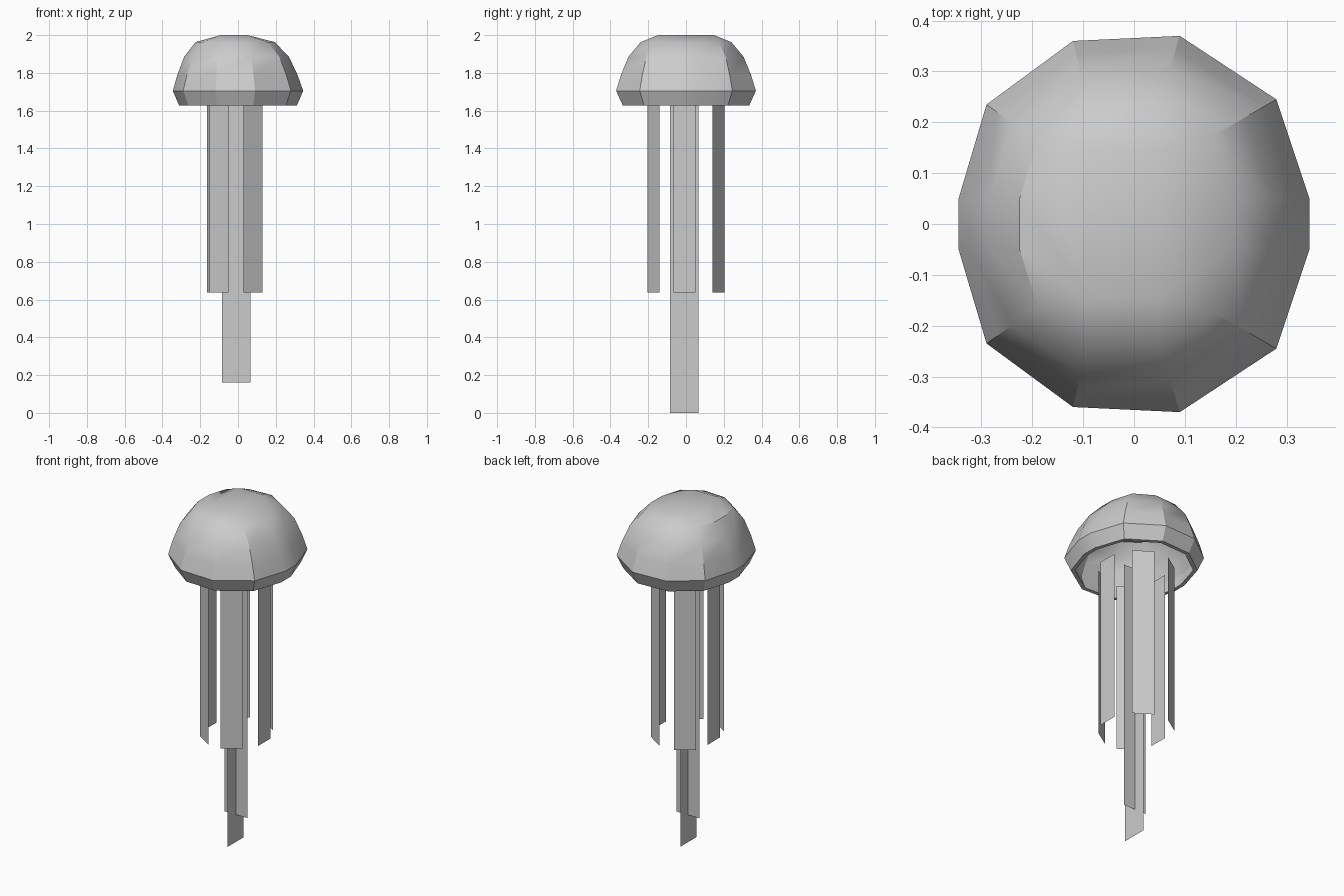
import bpy, bmesh, math

if "Cube" in bpy.data.objects:
    bpy.data.objects.remove(bpy.data.objects["Cube"])

def both(half):
    # mirror half an outline across y = 0
    return half + [(x, -y) for x, y in reversed(half)]

def new_object(name, bm):
    me = bpy.data.meshes.new(name)
    bm.to_mesh(me)
    bm.free()
    ob = bpy.data.objects.new(name, me)
    bpy.context.collection.objects.link(ob)
    return ob

# Bell: widest outline and crown outline, twelve sides
wide = both([(.345, .05), (.28, .245), (.09, .37), (-.12, .36), (-.29, .235), (-.345, .05)])
crown = both([(.195, .05), (.158, .175), (.05, .24), (-.09, .232), (-.19, .163), (-.225, .05)])
N = len(wide)

bm = bmesh.new()

def ring(t, z, scale=1.0):
    return [bm.verts.new(((a[0] + (b[0] - a[0]) * t) * scale,
                          (a[1] + (b[1] - a[1]) * t) * scale, z))
            for a, b in zip(wide, crown)]

# rings run from the inner ceiling, around the rim, up to the crown
rings = [ring(1, 1.925, .9), ring(.5, 1.86, .91), ring(.2, 1.78, .91),
         ring(0, 1.705, .91), ring(0, 1.628, .845), ring(0, 1.628, .905),
         ring(0, 1.705), ring(.2, 1.79), ring(.5, 1.885), ring(1, 1.963)]
for lo, hi in zip(rings, rings[1:]):
    for i in range(N):
        j = (i + 1) % N
        bm.faces.new((lo[i], lo[j], hi[j], hi[i]))
bm.faces.new(list(reversed(rings[0])))

# crown facets around a raised flat top
q = rings[-1]
rb, lb, lf, rf = [bm.verts.new((x, y, 2.0)) for x, y in
                  ((.05, .148), (-.09, .148), (-.09, -.148), (.05, -.148))]
for f in ((rb, lb, lf, rf),
          (q[2], q[3], lb, rb), (q[8], q[9], rf, lf),
          (q[1], q[2], rb), (q[3], q[4], lb), (q[7], q[8], lf), (q[9], q[10], rf),
          (q[4], q[5], lf, lb), (q[5], q[6], lf), (q[6], q[7], lf),
          (q[0], q[1], rb), (q[11], q[0], rb, rf), (q[10], q[11], rf)):
    bm.faces.new(f)
bmesh.ops.recalc_face_normals(bm, faces=bm.faces)
bell = new_object("bell", bm)
bpy.context.view_layer.objects.active = bell
bell.select_set(True)
bpy.ops.object.shade_smooth_by_angle(angle=math.radians(30))
bell.select_set(False)

# Tentacles: flat hanging ribbons
def ribbon(name, a, b, bottom, top=1.64):
    bm = bmesh.new()
    bm.faces.new([bm.verts.new(p) for p in
                  ((*a, bottom), (*b, bottom), (*b, top), (*a, top))])
    return new_object(name, bm)

# six outer ribbons in a ring
outer = [((.177, -.065), (.177, .05)), ((.13, .14), (.03, .205)),
         ((-.065, .205), (-.164, .14)), ((-.175, .05), (-.175, -.065)),
         ((-.15, -.14), (-.05, -.205)), ((.03, -.205), (.13, -.14))]
for k, (a, b) in enumerate(outer):
    ribbon(f"outer_tentacle_{k + 1}", a, b, .637)

# two long crossed ribbons in the middle
ribbon("centre_tentacle_wide", (-.085, -.005), (.065, -.005), .16)
ribbon("centre_tentacle_deep", (-.01, -.085), (-.01, .065), 0)
